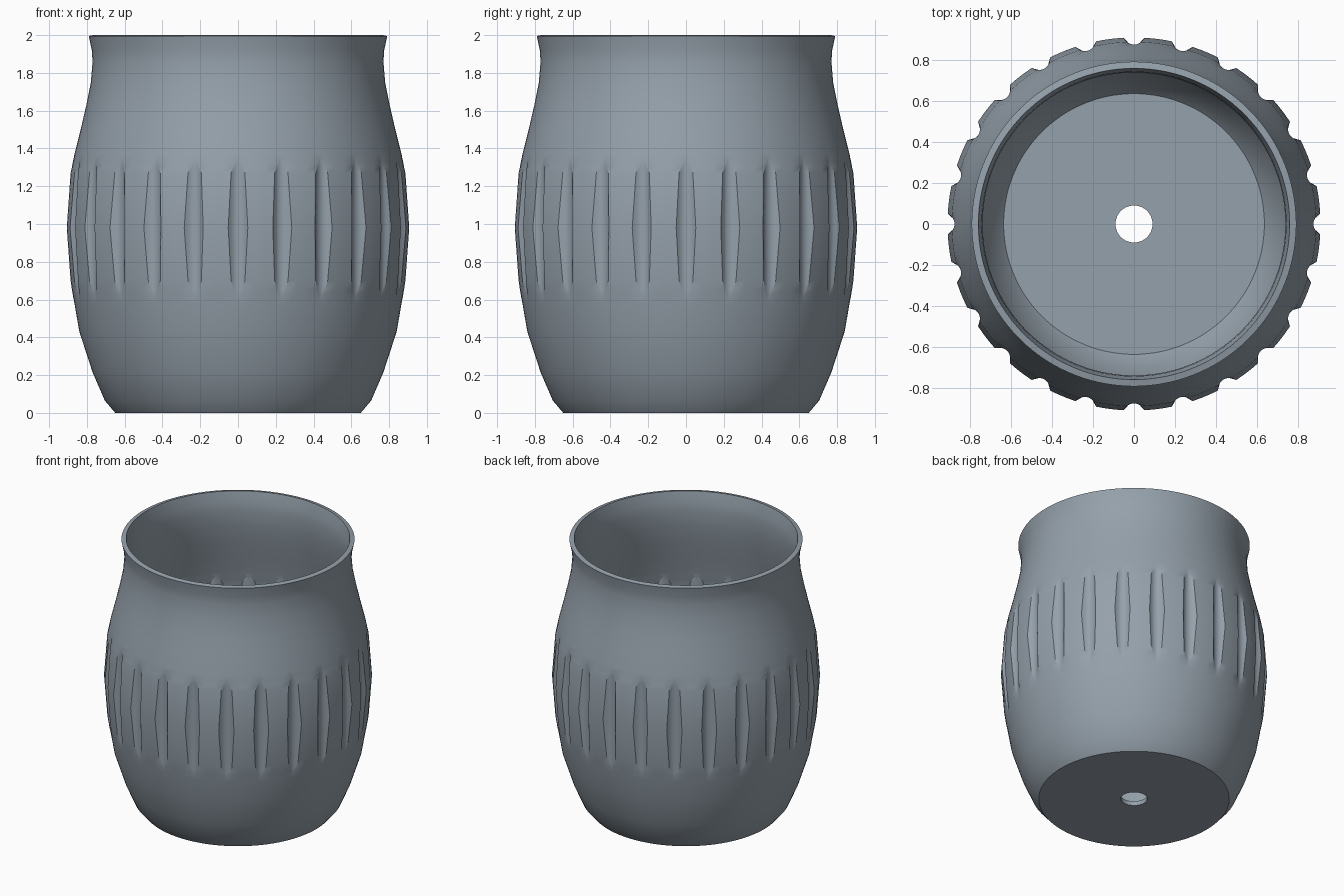
import bpy
import bmesh
from math import acos, cos, sin, sqrt, tau

if "Cube" in bpy.data.objects:
    bpy.data.objects.remove(bpy.data.objects["Cube"])

FLUTES = 24
FLUTE_R = 0.057      # radius of each scooped groove
FLUTE_C = 0.93       # distance of groove axis from the pot axis
WALL = 0.033
PLAIN_HALF = 0.058   # column half angle where there is no groove
IN_STEPS, OUT_STEPS = 6, 3

# Outer profile (radius, height), from drain hole to rim
PROFILE = [(0.09, 0), (0.65, 0), (0.705, 0.065), (0.77, 0.215), (0.84, 0.43),
           (0.866, 0.58), (0.874, 0.62), (0.88, 0.655), (0.887, 0.7),
           (0.908, 0.98), (0.887, 1.27), (0.88, 1.3), (0.874, 1.33),
           (0.866, 1.37), (0.833, 1.5), (0.803, 1.63), (0.779, 1.75),
           (0.77, 1.86), (0.774, 1.92), (0.79, 1.995)]


def ring(bm, radius, z):
    """One ring of vertices, scooped inward where a groove cuts it."""
    grooved = radius > FLUTE_C - FLUTE_R + 0.0005
    half = PLAIN_HALF
    if grooved:
        half = acos((radius**2 + FLUTE_C**2 - FLUTE_R**2) / (2 * radius * FLUTE_C))
    pitch = tau / FLUTES
    verts = []
    for f in range(FLUTES):
        offsets = [half * (2 * i / IN_STEPS - 1) for i in range(IN_STEPS + 1)]
        offsets += [half + (pitch - 2 * half) * i / OUT_STEPS for i in range(1, OUT_STEPS)]
        for i, off in enumerate(offsets):
            r = radius
            if grooved and 0 < i < IN_STEPS:
                r = FLUTE_C * cos(off) - sqrt(FLUTE_R**2 - (FLUTE_C * sin(off))**2)
            a = f * pitch + off
            verts.append(bm.verts.new((r * cos(a), r * sin(a), z)))
    return verts


# Outer skin of the pot, with an open rim and drain hole
bm = bmesh.new()
rings = [ring(bm, r, z) for r, z in PROFILE]
for low, high in zip(rings, rings[1:]):
    n = len(low)
    for i in range(n):
        j = (i + 1) % n
        bm.faces.new((low[i], low[j], high[j], high[i]))
mesh = bpy.data.meshes.new("fluted_pot")
bm.to_mesh(mesh)
bm.free()
pot = bpy.data.objects.new("fluted_pot", mesh)
bpy.context.collection.objects.link(pot)

# Wall thickness, grown inward
solid = pot.modifiers.new("wall", "SOLIDIFY")
solid.thickness = WALL
solid.offset = -1
solid.use_even_offset = True

# Blue grey glaze
color = (0.30, 0.355, 0.405, 1)
mat = bpy.data.materials.new("blue_grey")
mat.use_nodes = True
mat.diffuse_color = color
bsdf = next(n for n in mat.node_tree.nodes if n.type == "BSDF_PRINCIPLED")
bsdf.inputs["Base Color"].default_value = color
mesh.materials.append(mat)

# Apply the wall, then shade smooth with crisp groove and rim edges
bpy.ops.object.select_all(action="DESELECT")
pot.select_set(True)
bpy.context.view_layer.objects.active = pot
bpy.ops.object.modifier_apply(modifier=solid.name)
bpy.ops.object.shade_smooth_by_angle()
